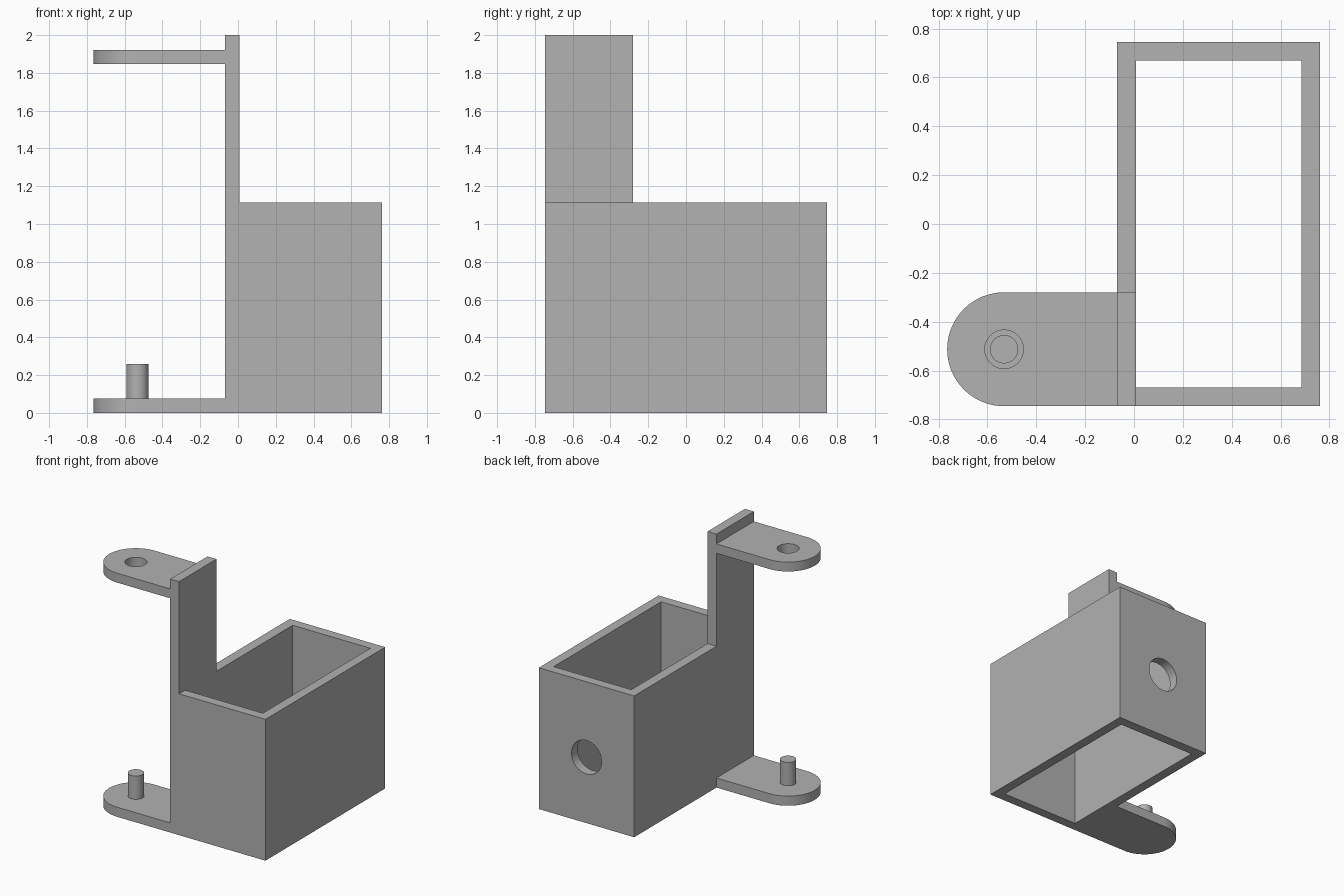
import bpy, bmesh, math
from mathutils import Matrix

cube = bpy.data.objects.get("Cube")
if cube:
    bpy.data.objects.remove(cube, do_unlink=True)

grey = bpy.data.materials.new("plain grey")
grey.use_nodes = True
colour = (0.445, 0.445, 0.445, 1)
grey.diffuse_color = colour
grey.node_tree.nodes["Principled BSDF"].inputs["Base Color"].default_value = colour

# Main dimensions
LEFT, RIGHT = -0.07, 0.762          # box sides in x
INNER = 0.008                       # inner face of the post wall
HALF, WALL = 0.746, 0.076           # box half depth and wall thickness
BOX_TOP, POST_TOP = 1.115, 2.0
TAB_R = 0.233                       # tab end radius
PIVOT_X, PIVOT_Y = -0.532, -HALF + TAB_R
TAB_BACK = PIVOT_Y + TAB_R


def prism(name, outline, z0, z1):
    """Extrude a flat outline between two heights."""
    bm = bmesh.new()
    face = bm.faces.new([bm.verts.new((x, y, z0)) for x, y in outline])
    top = bmesh.ops.extrude_face_region(bm, geom=[face])["geom"]
    bmesh.ops.translate(bm, vec=(0, 0, z1 - z0),
                        verts=[v for v in top if isinstance(v, bmesh.types.BMVert)])
    bmesh.ops.recalc_face_normals(bm, faces=bm.faces)
    mesh = bpy.data.meshes.new(name)
    bm.to_mesh(mesh)
    bm.free()
    mesh.materials.append(grey)
    obj = bpy.data.objects.new(name, mesh)
    bpy.context.collection.objects.link(obj)
    return obj


def block(name, x0, x1, y0, y1, z0, z1):
    return prism(name, [(x0, y0), (x1, y0), (x1, y1), (x0, y1)], z0, z1)


def arc(cx, cy, r, start, sweep, steps):
    return [(cx + r * math.cos(start + sweep * i / steps),
             cy + r * math.sin(start + sweep * i / steps)) for i in range(steps + 1)]


def disc(name, cx, cy, r, z0, z1):
    return prism(name, arc(cx, cy, r, 0, math.tau, 64)[:-1], z0, z1)


def tab(name, z0, z1):
    """Arm with a half-round end, running a little into the wall."""
    root = (LEFT + INNER) / 2
    end = arc(PIVOT_X, PIVOT_Y, TAB_R, math.pi / 2, math.pi, 48)
    return prism(name, end + [(root, -HALF), (root, TAB_BACK)], z0, z1)


def combine(target, tool, operation):
    mod = target.modifiers.new(operation, 'BOOLEAN')
    mod.operation, mod.solver, mod.object = operation, 'EXACT', tool
    bpy.context.view_layer.update()
    graph = bpy.context.evaluated_depsgraph_get()
    mesh = bpy.data.meshes.new_from_object(target.evaluated_get(graph))
    target.modifiers.clear()
    target.data = mesh
    bpy.data.objects.remove(tool, do_unlink=True)


# Box with its tall post
bracket = block("box_bracket", LEFT, RIGHT, -HALF, HALF, 0, BOX_TOP)
combine(bracket, block("post", LEFT, INNER, -HALF, TAB_BACK, 0.5, POST_TOP), 'UNION')

# Lower tab with pin, upper tab with hole
combine(bracket, tab("lower_tab", 0, 0.076), 'UNION')
combine(bracket, disc("pin", PIVOT_X, PIVOT_Y, 0.058, 0.04, 0.26), 'UNION')
combine(bracket, tab("upper_tab", 1.848, 1.922), 'UNION')
combine(bracket, disc("tab_hole", PIVOT_X, PIVOT_Y, 0.079, 1.7, 2.1), 'DIFFERENCE')

# Opening right through the box
combine(bracket, block("opening", INNER, RIGHT - WALL, -HALF + WALL, HALF - WALL,
                       -0.2, 1.4), 'DIFFERENCE')

# Round hole in the back wall
hole = disc("back_hole", 0, 0, 0.132, -0.2, 0.2)
hole.data.transform(Matrix.Translation(((LEFT + RIGHT) / 2, HALF, 0.52))
                    @ Matrix.Rotation(math.pi / 2, 4, 'X'))
combine(bracket, hole, 'DIFFERENCE')

# Smooth the round walls, keep the edges crisp
bpy.ops.object.select_all(action='DESELECT')
bracket.select_set(True)
bpy.context.view_layer.objects.active = bracket
bpy.ops.object.shade_smooth_by_angle(angle=math.radians(30))
